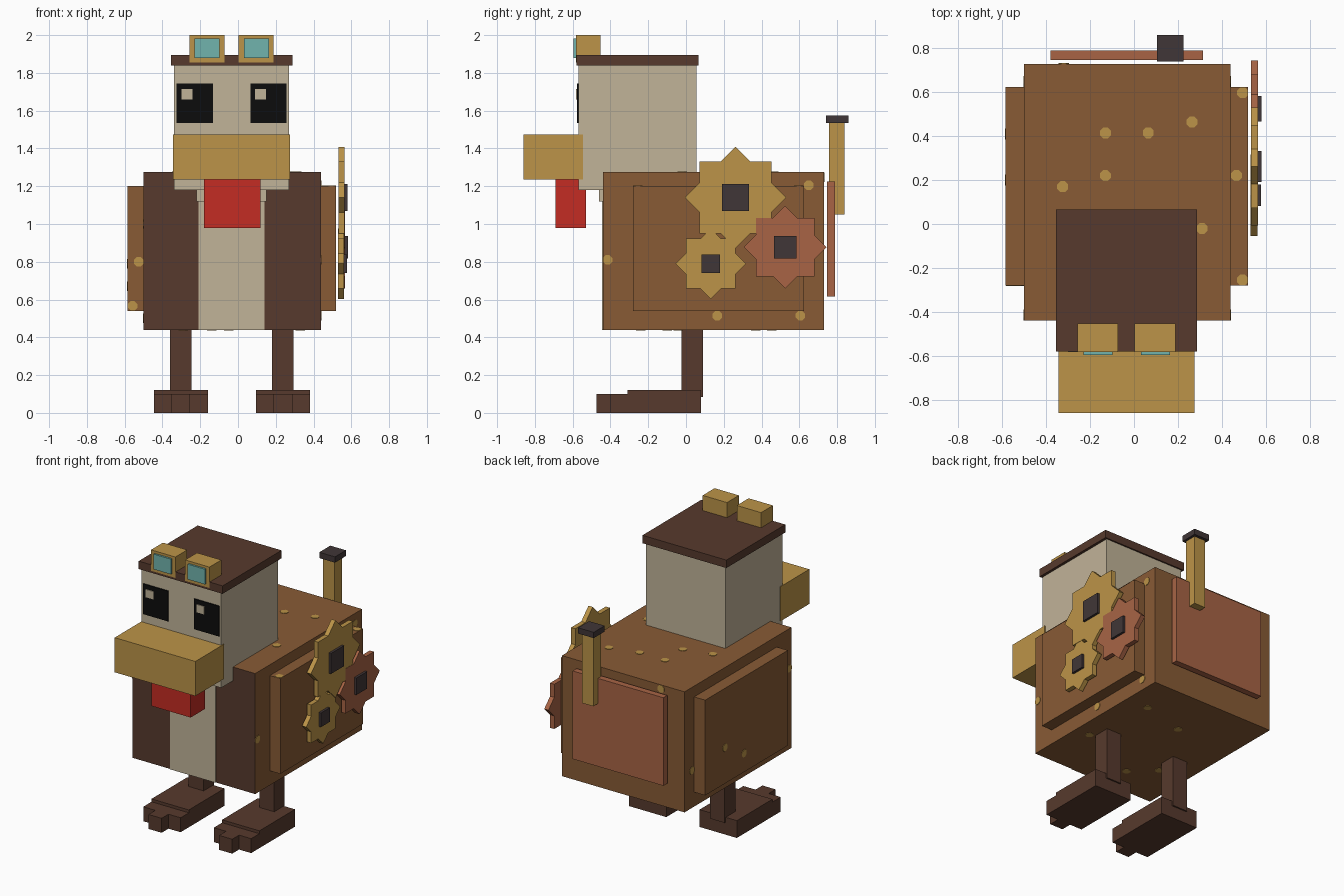
import bpy, bmesh, math
from mathutils import Matrix, Vector

if "Cube" in bpy.data.objects:
    bpy.data.objects.remove(bpy.data.objects["Cube"])


def material(name, r, g, b):
    # display colour 0-255 converted to linear
    m = bpy.data.materials.new(name)
    lin = [((c / 255 + 0.055) / 1.055) ** 2.4 if c > 10 else c / 255 / 12.92 for c in (r, g, b)]
    m.diffuse_color = (*lin, 1)
    m.use_nodes = True
    m.node_tree.nodes["Principled BSDF"].inputs["Base Color"].default_value = m.diffuse_color
    return m


GOLD = material("brass gold", 188, 148, 72)
BROWN = material("warm brown", 136, 91, 53)
DARK = material("dark brown", 87, 58, 45)
CREAM = material("cream", 193, 179, 152)
RED = material("red", 196, 44, 35)
TEAL = material("teal glass", 113, 180, 174)
COPPER = material("copper", 168, 100, 69)
BLACK = material("black", 12, 12, 12)
IRON = material("dark iron", 64, 54, 55)


def finish(name, bm, *mats):
    me = bpy.data.meshes.new(name)
    bmesh.ops.recalc_face_normals(bm, faces=bm.faces[:])
    bm.to_mesh(me)
    bm.free()
    for m in mats:
        me.materials.append(m)
    ob = bpy.data.objects.new(name, me)
    bpy.context.collection.objects.link(ob)
    return ob


def box(name, x, y, z, *mats):
    bm = bmesh.new()
    centre = Vector([(a + b) / 2 for a, b in (x, y, z)])
    size = [b - a for a, b in (x, y, z)]
    bmesh.ops.create_cube(bm, size=1, matrix=Matrix.Translation(centre) @ Matrix.Diagonal((*size, 1)))
    return finish(name, bm, *mats)


# Body with a dark chest, cream belly strip and neck bib
body = box("body", (-0.5, 0.44), (-0.44, 0.73), (0.44, 1.275), BROWN, DARK)
for f in body.data.polygons:
    if f.normal.y < -0.9:
        f.material_index = 1
box("belly_strip", (-0.21, 0.14), (-0.445, -0.44), (0.44, 1.12), CREAM)
box("neck_bib", (-0.22, 0.15), (-0.46, -0.4), (1.12, 1.2), CREAM)

# Wings on both flanks
box("left_wing", (-0.585, -0.5), (-0.28, 0.625), (0.54, 1.2), BROWN)
box("right_wing", (0.44, 0.52), (-0.28, 0.625), (0.54, 1.2), BROWN)

# Head, cap, beak and wattle
box("head", (-0.34, 0.27), (-0.57, 0.055), (1.18, 1.84), CREAM)
box("cap", (-0.355, 0.288), (-0.58, 0.065), (1.84, 1.895), DARK)
box("beak", (-0.343, 0.275), (-0.86, -0.545), (1.235, 1.475), GOLD)
box("wattle", (-0.18, 0.12), (-0.69, -0.53), (0.98, 1.235), RED)

# Eyes and goggles
for side, ex, gx in (("left", -0.325, -0.258), ("right", 0.065, 0.003)):
    box(side + "_eye", (ex, ex + 0.192), (-0.577, -0.57), (1.535, 1.745), BLACK)
    box(side + "_eye_glint", (ex + 0.025, ex + 0.083), (-0.582, -0.577), (1.66, 1.715), CREAM)
    box(side + "_goggle", (gx, gx + 0.186), (-0.583, -0.453), (1.855, 2.0), GOLD)
    box(side + "_lens", (gx + 0.028, gx + 0.16), (-0.596, -0.583), (1.878, 1.983), TEAL)

# Legs and three-toed feet
for side, c in (("left", -0.303), ("right", 0.238)):
    box(side + "_leg", (c - 0.057, c + 0.057), (-0.025, 0.09), (0.085, 0.44), DARK)
    box(side + "_foot", (c - 0.143, c + 0.143), (-0.31, 0.08), (0, 0.12), DARK)
    for toe, a, b, tip in (("outer", -0.143, -0.05, -0.4), ("middle", -0.05, 0.05, -0.475),
                           ("inner", 0.05, 0.143, -0.4)):
        box(f"{side}_{toe}_toe", (c + a, c + b), (tip, -0.31), (0, 0.1), DARK)

# Back plate and exhaust pipe
box("back_plate", (-0.38, 0.315), (0.747, 0.79), (0.615, 1.225), COPPER)
box("pipe", (0.122, 0.208), (0.757, 0.84), (1.05, 1.54), GOLD)
box("pipe_cap", (0.105, 0.225), (0.74, 0.86), (1.535, 1.575), IRON)


# Eight-pointed gears with square hubs
def gear(name, y, z, half, hub, x0, mat):
    bm = bmesh.new()
    ring = []
    for i in range(16):
        r = half * math.sqrt(2) if i % 2 == 0 else half / math.cos(math.pi / 8)
        a = i * math.pi / 8
        ring.append(bm.verts.new((x0, y + r * math.cos(a), z + r * math.sin(a))))
    face = bm.faces.new(ring)
    ext = bmesh.ops.extrude_face_region(bm, geom=[face])
    moved = [v for v in ext["geom"] if isinstance(v, bmesh.types.BMVert)]
    bmesh.ops.translate(bm, verts=moved, vec=(0.032, 0, 0))
    finish(name, bm, mat)
    box(name + "_hub", (x0 + 0.02, x0 + 0.048), (y - hub, y + hub), (z - hub, z + hub), IRON)


gear("large_gear", 0.262, 1.14, 0.19, 0.071, 0.532, GOLD)
gear("small_gear", 0.131, 0.79, 0.132, 0.049, 0.530, GOLD)
gear("copper_gear", 0.525, 0.877, 0.155, 0.059, 0.5335, COPPER)


# Brass rivets: thin octagonal plates on a face normal to the given axis
def rivets(name, axis, level, points):
    bm = bmesh.new()
    others = [i for i in range(3) if i != axis]
    for p in points:
        pos = [level] * 3
        pos[others[0]], pos[others[1]] = p
        rot = (Matrix.Rotation(math.pi / 2, 4, "Y"), Matrix.Rotation(math.pi / 2, 4, "X"), Matrix())[axis]
        bmesh.ops.create_cone(bm, cap_ends=True, segments=8, radius1=0.027, radius2=0.027, depth=0.006,
                              matrix=Matrix.Translation(pos) @ rot @ Matrix.Rotation(math.pi / 8, 4, "Z"))
    finish(name, bm, GOLD)


rivets("top_rivets", 2, 1.275, [(-0.13, 0.415), (0.065, 0.415), (0.265, 0.465), (-0.13, 0.22),
                                (-0.325, 0.17), (0.31, -0.02)])
rivets("wing_top_rivets", 2, 1.2, [(0.467, 0.22), (0.495, 0.598), (0.495, -0.255)])
rivets("right_rivets", 0, 0.44, [(0.65, 1.205), (-0.415, 0.81), (0.605, 0.515), (0.165, 0.514)])
rivets("left_rivets", 0, -0.5, [(0.65, 0.7), (-0.415, 1.0), (0.42, 0.5)])
rivets("left_wing_rivets", 0, -0.585, [(0.41, 0.79), (0.2, 0.67)])
rivets("wing_front_rivets", 1, -0.28, [(-0.526, 0.8), (-0.558, 0.567)])
rivets("back_rivets", 1, 0.73, [(-0.32, 1.248)])
rivets("bottom_rivets", 2, 0.44, [(0.27, 0.455), (-0.14, -0.24), (-0.29, -0.1), (0.33, -0.04),
                                  (-0.05, 0.37)])
